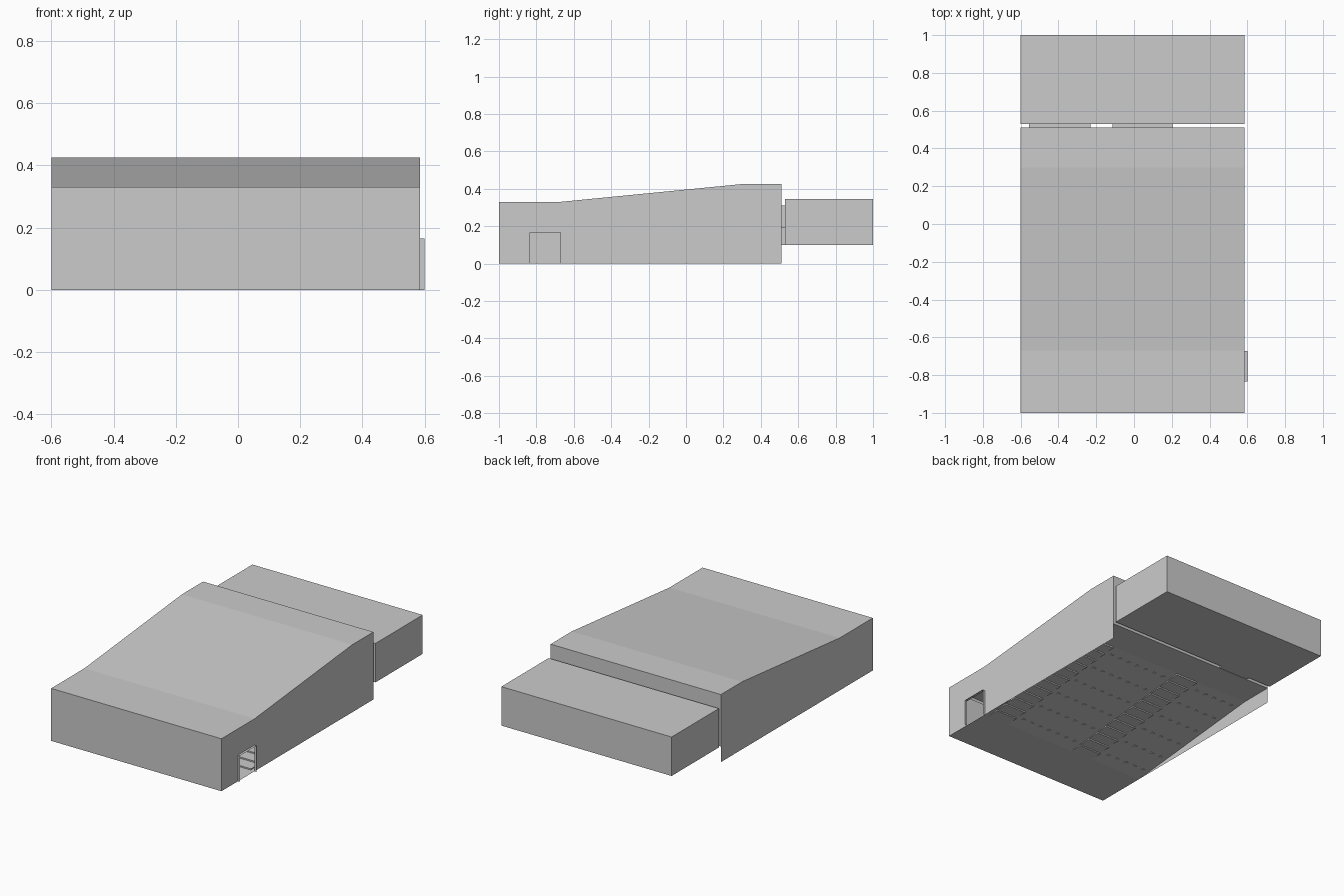
import bpy, bmesh

if "Cube" in bpy.data.objects:
    bpy.data.objects.remove(bpy.data.objects["Cube"])

X0, X1 = -0.60, 0.585          # hall side walls
Y0, Y1 = -1.0, 0.51            # hall front and back
RAKE0, RAKE1, TOP = -0.67, 0.30, 0.098   # raked floor start, end, height


def mesh_object(name, bm):
    me = bpy.data.meshes.new(name)
    bm.to_mesh(me)
    bm.free()
    ob = bpy.data.objects.new(name, me)
    bpy.context.collection.objects.link(ob)
    return ob


def add_box(bm, x0, x1, y0, y1, z0, z1):
    v = [bm.verts.new((x, y, z)) for z in (z0, z1)
         for x, y in ((x0, y0), (x1, y0), (x1, y1), (x0, y1))]
    for f in ((3, 2, 1, 0), (4, 5, 6, 7), (0, 1, 5, 4),
              (1, 2, 6, 5), (2, 3, 7, 6), (3, 0, 4, 7)):
        bm.faces.new([v[i] for i in f])


def boxes(name, items):
    bm = bmesh.new()
    for b in items:
        add_box(bm, *b)
    return mesh_object(name, bm)


def strip(name, path, x0, x1):
    """Sheet swept across x along a (y, z) path."""
    bm = bmesh.new()
    rows = [[bm.verts.new((x, y, z)) for x in (x0, x1)] for y, z in path]
    for a, b in zip(rows, rows[1:]):
        bm.faces.new((a[0], a[1], b[1], b[0]))
    return mesh_object(name, bm)


def side(name, x, outline):
    bm = bmesh.new()
    bm.faces.new([bm.verts.new((x, y, z)) for y, z in outline])
    return mesh_object(name, bm)


def floor_z(y):
    t = (y - RAKE0) / (RAKE1 - RAKE0)
    return TOP * min(1, max(0, t))


# Hall shell: back wall, roof and front wall in one sweep
roof = [(Y1, 0.425), (0.30, 0.425), (-0.67, 0.33), (Y0, 0.33)]
strip("hall_roof_and_end_walls", [(Y1, TOP)] + roof + [(Y0, 0)], X0, X1)
side("left_wall", X0, roof + [(Y0, 0), (Y1, 0)])

# Right wall with the door opening
door = [(-0.835, 0), (-0.835, 0.165), (-0.672, 0.165), (-0.672, 0)]
side("right_wall", X1, roof + [(Y0, 0)] + door + [(Y1, 0)])
strip("door_surround", door, X1, 0.60)

# Floor: flat front, raked seating, flat back landing (parallel to the roof)
strip("floor", [(Y0, 0), (RAKE0, 0), (RAKE1, TOP), (Y1, TOP)], X0, X1)

# Aisle steps, slightly showing through the raked floor
N = 12
pitch = (RAKE1 - RAKE0) / N
aisles = [(-0.235, -0.08), (0.41, 0.56)]
steps = []
for a, b in aisles:
    for i in range(N):
        y = RAKE0 + i * pitch
        steps.append((a, b, y, y + pitch, max(0, floor_z(y) - 0.001), floor_z(y + pitch)))
boxes("aisle_steps", steps)

# Rows of seats in two blocks
feet, cushions, backs = [], [], []
for start, count in ((-0.585, 5), (-0.06, 7)):
    for r in range(6):
        y = RAKE0 + 0.09 + r * 2 * pitch
        z = floor_z(y)
        for s in range(count):
            x = start + s * 0.066
            feet.append((x + 0.021, x + 0.039, y - 0.008, y + 0.008, z - 0.003, z + 0.03))
            cushions.append((x, x + 0.058, y - 0.025, y + 0.02, z + 0.03, z + 0.042))
            backs.append((x, x + 0.058, y + 0.02, y + 0.03, z + 0.025, z + 0.085))
boxes("seat_feet", feet)
boxes("seat_cushions", cushions)
boxes("seat_backs", backs)

# Screen on the front wall
boxes("screen", [(-0.5, 0.48, -0.99, -0.98, 0.07, 0.30)])

# Rear room and the links through the gap
boxes("rear_room", [(X0, X1, 0.53, 1.0, 0.10, 0.345)])
boxes("rear_links", [(-0.555, -0.44, Y1, 0.53, 0.19, 0.31),
                     (-0.44, -0.36, Y1, 0.53, 0.10, 0.31),
                     (-0.36, -0.23, Y1, 0.53, 0.10, 0.31),
                     (-0.115, 0.205, Y1, 0.53, 0.19, 0.31)])
